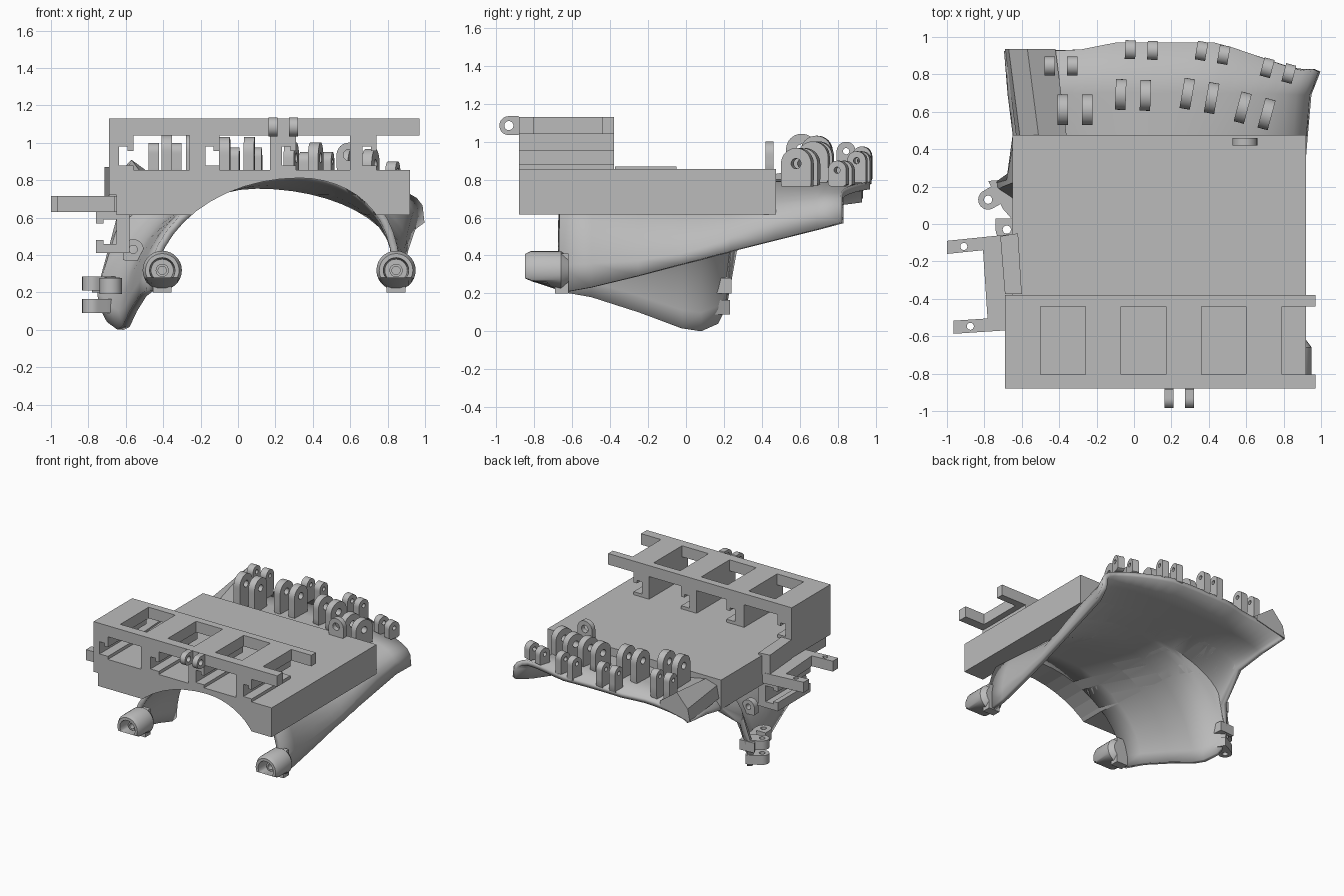
import bpy, bmesh
from math import sin, cos, pi, radians
from mathutils import Matrix, Vector

cube = bpy.data.objects.get("Cube")
if cube:
    bpy.data.objects.remove(cube)

GREY = (0.5, 0.5, 0.5, 1)
mat = bpy.data.materials.new("plain grey")
mat.use_nodes = True
mat.diffuse_color = GREY
mat.node_tree.nodes["Principled BSDF"].inputs["Base Color"].default_value = GREY


def activate(ob):
    bpy.ops.object.select_all(action="DESELECT")
    ob.select_set(True)
    bpy.context.view_layer.objects.active = ob


def finish(name, bm, recalc=True, smooth=False):
    if recalc:
        bmesh.ops.recalc_face_normals(bm, faces=bm.faces)
    me = bpy.data.meshes.new(name)
    bm.to_mesh(me)
    bm.free()
    me.materials.append(mat)
    ob = bpy.data.objects.new(name, me)
    bpy.context.collection.objects.link(ob)
    if smooth:
        activate(ob)
        bpy.ops.object.shade_smooth_by_angle(angle=radians(35))
    return ob


def cut(targets, cutter):
    """Subtract the cutter from each target, then discard it."""
    for ob in targets:
        mod = ob.modifiers.new("cut", "BOOLEAN")
        mod.operation, mod.solver, mod.object = "DIFFERENCE", "EXACT", cutter
        activate(ob)
        bpy.ops.object.modifier_apply(modifier=mod.name)
    bpy.data.objects.remove(cutter)


def prism(name, pts, lo, hi, axis="z"):
    """Extrude a 2D outline along y (x,z outline) or z (x,y outline)."""
    bm = bmesh.new()
    place = (lambda a, b, t: (a, t, b)) if axis == "y" else (lambda a, b, t: (a, b, t))
    low = [bm.verts.new(place(a, b, lo)) for a, b in pts]
    high = [bm.verts.new(place(a, b, hi)) for a, b in pts]
    bm.faces.new(low)
    bm.faces.new(high)
    for i in range(len(pts)):
        j = (i + 1) % len(pts)
        bm.faces.new((low[i], low[j], high[j], high[i]))
    return finish(name, bm)


def box(name, x0, x1, y0, y1, z0, z1):
    return prism(name, [(x0, y0), (x1, y0), (x1, y1), (x0, y1)], z0, z1)


def lug(name, centre, r, hole, depth, width, matrix=Matrix()):
    """Round-topped plate with a hole; the hole runs along local x."""
    bm = bmesh.new()
    n, rings = 32, []
    for outer in (True, False):
        for x in (-width / 2, width / 2):
            ring = []
            for i in range(n):
                c, s = cos(2 * pi * i / n), sin(2 * pi * i / n)
                k = hole
                if outer:
                    k = r if s > -1e-6 else min(r / max(abs(c), 1e-6), depth / abs(s))
                ring.append(bm.verts.new((x, k * c, k * s)))
            rings.append(ring)
    o0, o1, i0, i1 = rings
    for a, b in ((o0, o1), (o1, i1), (i1, i0), (i0, o0)):
        for i in range(n):
            j = (i + 1) % n
            bm.faces.new((a[i], a[j], b[j], b[i]))
    bm.transform(Matrix.Translation(Vector(centre)) @ matrix)
    return finish(name, bm, smooth=True)


def turn(angle, axis):
    return Matrix.Rotation(radians(angle), 4, axis)


# Arched shell: half-ellipse sections lofted front to back
SECTIONS = [  # y, left x, left z, right x, right z, crown x, crown z, right fullness
    (-0.67, -0.45, 0.21, 0.83, 0.2, 0.33, 0.812, 0.7), (-0.5, -0.49, 0.18, 0.83, 0.23, 0.28, 0.8, 0.75),
    (-0.25, -0.54, 0.1, 0.84, 0.29, 0.19, 0.775, 0.9), (-0.02, -0.58, 0.015, 0.85, 0.35, 0.1, 0.755, 1),
    (0.08, -0.61, 0.0, 0.86, 0.375, 0.1, 0.755, 0.95), (0.17, -0.67, 0.04, 0.865, 0.4, 0.1, 0.755, 0.9),
    (0.215, -0.72, 0.13, 0.87, 0.41, 0.1, 0.755, 0.85), (0.24, -0.65, 0.42, 0.87, 0.42, 0.1, 0.755, 0.8),
    (0.48, -0.61, 0.6, 0.89, 0.48, 0.1, 0.755, 0.55), (0.7, -0.64, 0.65, 0.91, 0.535, 0.1, 0.755, 0.45),
    (0.97, -0.66, 0.68, 0.96, 0.57, 0.1, 0.755, 0.4)]
STEPS = 24
arch = []
for y, xl, zl, xr, zr, xc, top, full in SECTIONS:
    row = []
    for i in range(STEPS + 1):
        a = -pi / 2 + pi * i / STEPS
        ex, ez, power = (xl, zl, 1) if a < 0 else (xr, zr, full)
        x = xc + (ex - xc) * abs(sin(a))
        yy = y
        if y > 0.9:  # rear edge sweeps forward towards the corners
            yy -= min(0.14, max(0, x - 0.45) * 0.34) + min(0.04, max(0, -0.1 - x) * 0.2)
        row.append(Vector((x, yy, ez + (top - ez) * max(cos(a), 0) ** power)))
    arch.append(row)

bm = bmesh.new()
rows = [[bm.verts.new(p) for p in row] for row in arch]
for p, q in zip(rows, rows[1:]):
    for i in range(STEPS):
        bm.faces.new((p[i], p[i + 1], q[i + 1], q[i]))
bm.normal_update()
bm.faces.ensure_lookup_table()
if bm.faces[STEPS // 2].normal.z < 0:
    bmesh.ops.reverse_faces(bm, faces=bm.faces)
shell = finish("arched_shell", bm, recalc=False, smooth=True)
solid = shell.modifiers.new("thickness", "SOLIDIFY")
solid.thickness, solid.offset = 0.04, 1

# Deck and its side cap, hollowed by the space under the arch
deck = [box("deck_lower", -0.65, 0.92, -0.88, 0.475, 0.615, 0.72),
        box("deck_upper", -0.65, 0.92, -0.88, 0.475, 0.72, 0.855)]
box("deck_front_edge", -0.69, -0.64, -0.88, -0.38, 0.72, 0.855)
prism("deck_side_cap", [(-0.715, -0.065), (-0.62, -0.05), (-0.6, -0.375), (-0.69, -0.375)], 0.7, 0.87)
bm = bmesh.new()
hollow = [[p + Vector((0, -0.4, 0)) for p in arch[0]]] + arch
rings = []
for row in hollow:
    ends = [Vector((p.x, p.y, -0.3)) for p in (row[-1], row[0])]
    rings.append([bm.verts.new(p) for p in row + ends])
bm.faces.new(rings[0])
bmesh.ops.triangulate(bm, faces=[bm.faces.new(rings[-1])])
for p, q in zip(rings, rings[1:]):
    for i in range(len(p)):
        j = (i + 1) % len(p)
        bm.faces.new((p[i], p[j], q[j], q[i]))
cut(deck, finish("arch_cutter", bm))

# Front rack: slotted posts, cross bars and two long rails
BAYS = [(-0.69, -0.56, -0.5), (-0.26, -0.1, -0.07), (0.17, 0.31, 0.36), (0.6, 0.74, 0.79)]
for x0, x1, bar in BAYS:
    n = x1 - 0.075
    prism("rack_post", [(x0, 0.85), (x1, 0.85), (x1, 0.88), (n, 0.88), (n, 0.98), (x1 - 0.03, 0.98),
                        (x1 - 0.03, 0.955), (x1, 0.955), (x1, 1.04), (x0, 1.04)], -0.88, -0.38, "y")
    box("rack_cross_bar", x0, bar, -0.88, -0.38, 1.04, 1.13)
box("rack_front_rail", -0.69, 0.97, -0.88, -0.805, 1.04, 1.13)
box("rack_rear_rail", -0.69, 0.97, -0.44, -0.38, 1.04, 1.13)
for x in (0.187, 0.297):
    lug("rack_eyelet", (x, -0.935, 1.085), 0.05, 0.024, 0.06, 0.046, turn(90, "X"))

# Side bracket: two drilled arms, plate and slotted post
for x, y, back in ((-1.0, -0.125, 0.035), (-0.965, -0.552, 0.02)):
    h = 0.035
    arm = prism("bracket_arm", [(x, y - h), (-0.66, y - h + back), (-0.66, y + h + back), (x, y + h)], 0.63, 0.715)
    circle = [(x + 0.09 + 0.019 * cos(k * pi / 8), y + 0.005 + 0.019 * sin(k * pi / 8)) for k in range(16)]
    cut([arm], prism("hole_cutter", circle, 0.5, 0.8))
prism("bracket_plate", [(-0.81, -0.1), (-0.62, -0.05), (-0.6, -0.55), (-0.78, -0.55)], 0.63, 0.715)
prism("bracket_post", [(-0.76, 0.41), (-0.58, 0.41), (-0.58, 0.64), (-0.76, 0.64), (-0.76, 0.57), (-0.72, 0.57),
                       (-0.72, 0.59), (-0.65, 0.59), (-0.65, 0.46), (-0.72, 0.46), (-0.72, 0.48),
                       (-0.76, 0.48)], -0.52, -0.1, "y")

# Raised rear left corner, sloping down to the deck
ridge = prism("rear_corner_ridge", [(-0.69, 0.7), (-0.67, 0.8), (-0.57, 0.91), (-0.42, 0.8), (-0.42, 0.76),
                                    (-0.55, 0.73)], 0.47, 0.935, "y")
for v in ridge.data.vertices:
    if v.co.y < 0.5:
        v.co.z = min(v.co.z, 0.83)
        v.co.x += 0.06

# Round socket feet
PROFILE = [(0, -0.62), (0.075, -0.62), (0.105, -0.66), (0.105, -0.82), (0.09, -0.85), (0.068, -0.85),
           (0.06, -0.74), (0.035, -0.74), (0.035, -0.79), (0.022, -0.79), (0.022, -0.7), (0, -0.7)]
for x in (-0.405, 0.845):
    bm = bmesh.new()
    vs = [bm.verts.new((r, y, 0)) for r, y in PROFILE]
    es = [bm.edges.new(pair) for pair in zip(vs, vs[1:])]
    bmesh.ops.spin(bm, geom=vs + es, cent=(0, 0, 0), axis=(0, 1, 0), angle=2 * pi, steps=28)
    bmesh.ops.remove_doubles(bm, verts=bm.verts, dist=0.0005)
    bm.transform(Matrix.Translation((x, 0, 0.318)))
    for v in bm.verts:  # slanted underside
        v.co.z = max(v.co.z, 0.2 - (v.co.y + 0.68) * 0.47)
    finish("socket_foot", bm, smooth=True)
    box("foot_block", x - 0.05, x + 0.05, -0.69, -0.62, 0.2, 0.41)

# Rear hinge lugs in pairs: x, y, z, turn
BIG = [(-0.315, 0.61, 0.96, 0), (-0.005, 0.69, 0.95, -2), (0.35, 0.685, 0.92, -10), (0.645, 0.605, 0.885, -15)]
SMALL = [(-0.39, 0.845, 0.95, 0), (0.04, 0.93, 0.925, -2), (0.42, 0.915, 0.9, -10), (0.77, 0.82, 0.85, -15)]
for name, table, r, gap in (("hinge_lug", BIG, 0.082, 0.066), ("small_hinge_lug", SMALL, 0.05, 0.06)):
    for x, y, z, ang in table:
        m = turn(ang, "Z")
        for side in (-gap, gap):
            p = Vector((x, y, z)) + m @ Vector((side, 0, 0))
            lug(name, p, r, r * 0.33, z - 0.765, 0.056, m)
lug("deck_lug", (0.593, 0.44, 0.935), 0.066, 0.03, 0.09, 0.042, turn(90, "Z"))

# Lower left hinge: stacked lugs on a gusset, a boss and a small side ring
flat = turn(90, "Y") @ turn(90, "X")
for z in (0.127, 0.248):
    lug("side_hinge_lug", (-0.78, 0.13, z), 0.053, 0.022, 0.12, 0.075, turn(-60, "Z") @ flat)
prism("side_gusset", [(-0.78, 0.23), (-0.65, 0.24), (-0.63, 0.0), (-0.7, 0.08)], 0.2, 0.28)
lug("side_boss", (-0.68, -0.03, 0.235), 0.06, 0.022, 0.06, 0.085, flat)
lug("side_ring", (-0.56, -0.03, 0.43), 0.055, 0.022, 0.06, 0.05, turn(90, "Z"))
